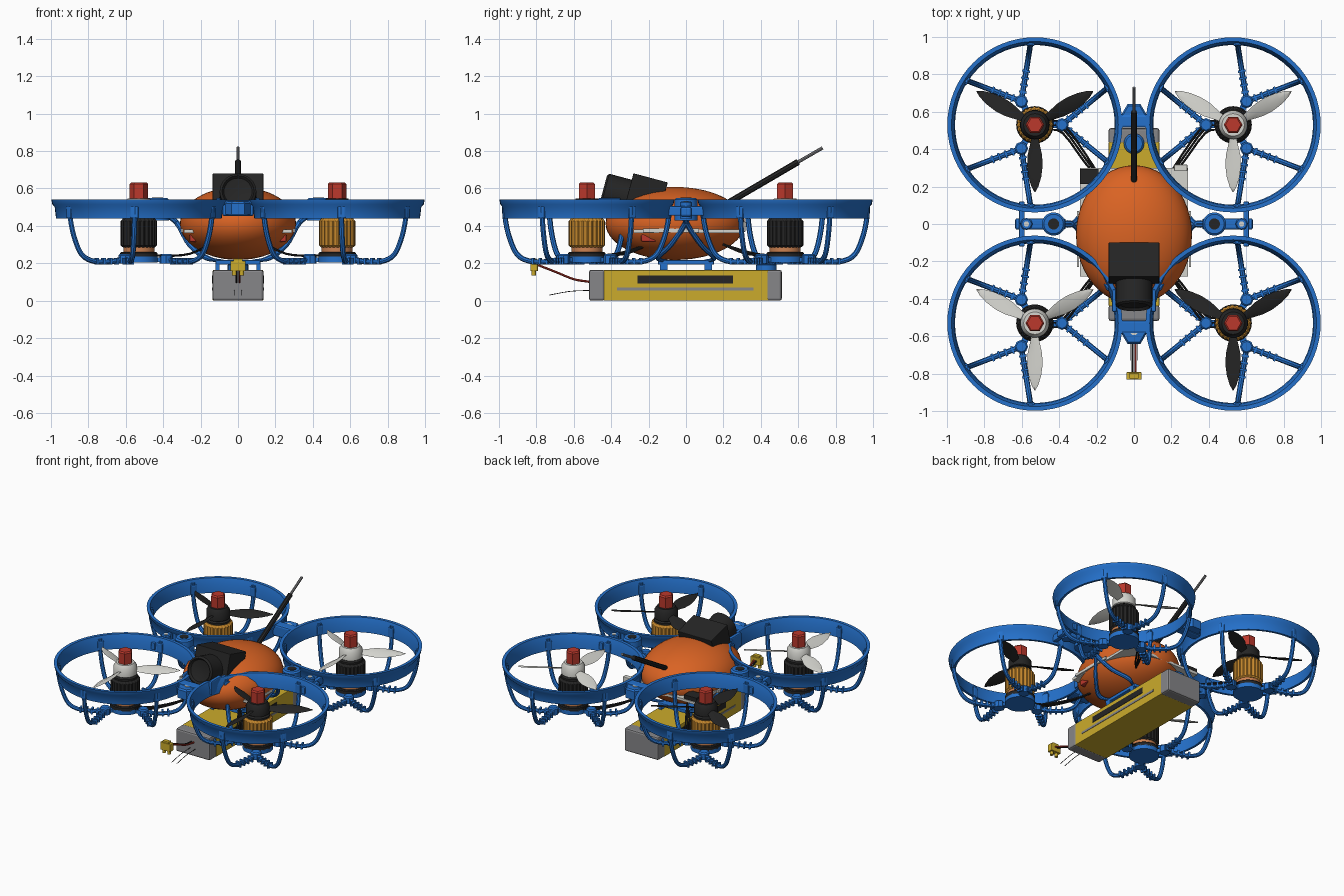
import bpy, bmesh, math
from math import sin, cos, pi, radians
from mathutils import Vector, Matrix

if "Cube" in bpy.data.objects:
    bpy.data.objects.remove(bpy.data.objects["Cube"], do_unlink=True)


def material(name, r, g, b):
    m = bpy.data.materials.new(name)
    m.use_nodes = True
    m.diffuse_color = (r, g, b, 1)
    m.node_tree.nodes["Principled BSDF"].inputs["Base Color"].default_value = (r, g, b, 1)
    return m


BLUE = material("frame blue", .018, .165, .6)
ORANGE = material("shell orange", .7, .125, .017)
YELLOW = material("battery yellow", .6, .41, .025)
GOLD = material("motor gold", .55, .24, .025)
BLACK = material("soft black", .018, .018, .018)
GREY = material("cap grey", .24, .24, .25)
LIGHT = material("pale grey", .66, .66, .62)
RED = material("nut red", .5, .04, .025)
COPPER = material("winding copper", .6, .22, .08)


def finish(name, bm, mat, loc=(0, 0, 0), smooth=True):
    bmesh.ops.recalc_face_normals(bm, faces=bm.faces)
    me = bpy.data.meshes.new(name)
    bm.to_mesh(me)
    bm.free()
    me.materials.append(mat)
    if smooth:
        me.shade_smooth()
        me.set_sharp_from_angle(angle=radians(35))
    ob = bpy.data.objects.new(name, me)
    ob.location = loc
    bpy.context.collection.objects.link(ob)
    return ob


def lathe(name, profile, mat, loc, n=32, closed=False, rib=0):
    """Spin a radius/height profile; rib pulls in every other column."""
    bm = bmesh.new()
    cols = []
    for i in range(n):
        a = 2 * pi * i / n
        k = 1 - rib * (i % 4 > 1)
        cols.append([bm.verts.new((r * k * cos(a), r * k * sin(a), z)) for r, z in profile])
    m = len(profile)
    for i in range(n):
        p, q = cols[i], cols[(i + 1) % n]
        for j in range(m if closed else m - 1):
            bm.faces.new((p[j], q[j], q[(j + 1) % m], p[(j + 1) % m]))
    if not closed:
        bm.faces.new([c[0] for c in cols])
        bm.faces.new([c[-1] for c in cols])
    return finish(name, bm, mat, loc, smooth=not rib)


def cylinder(name, r, z0, z1, mat, x, y, n=32, chamfer=0):
    prof = [(r, z0), (r, z1 - chamfer), (r - chamfer, z1)] if chamfer else [(r, z0), (r, z1)]
    return lathe(name, prof, mat, (x, y, 0), n)


def box(name, size, loc, mat, bevel=0, tilt=0):
    bm = bmesh.new()
    bmesh.ops.create_cube(bm, size=1, matrix=Matrix.Diagonal((*size, 1)))
    if bevel:
        bmesh.ops.bevel(bm, geom=bm.edges[:], offset=bevel, segments=2, affect='EDGES', profile=.5)
    ob = finish(name, bm, mat, loc, smooth=False)
    ob.rotation_euler.x = tilt
    return ob


def tube(name, pts, radius, mat, steps=5, wide=1):
    """Sweep an oval section along a smoothed path."""
    p = [Vector(v) for v in pts]
    ext = [2 * p[0] - p[1]] + p + [2 * p[-1] - p[-2]]
    path = []
    for i in range(len(p) - 1):
        a, b, c, d = ext[i:i + 4]
        for s in range(steps):
            t = s / steps
            path.append(.5 * (2 * b + (c - a) * t + (2 * a - 5 * b + 4 * c - d) * t * t
                              + (3 * b - a - 3 * c + d) * t ** 3))
    path.append(p[-1])
    flat = p[-1] - p[0]
    side = Vector((-flat.y, flat.x, 0)).normalized()
    bm = bmesh.new()
    rings = []
    for i, c in enumerate(path):
        d = (path[min(i + 1, len(path) - 1)] - path[max(i - 1, 0)]).normalized()
        up = d.cross(side)
        rings.append([bm.verts.new(c + radius * (wide * cos(k * pi / 4) * side + sin(k * pi / 4) * up))
                      for k in range(8)])
    for a, b in zip(rings, rings[1:]):
        for k in range(8):
            bm.faces.new((a[k], a[(k + 1) % 8], b[(k + 1) % 8], b[k]))
    bm.faces.new(rings[0])
    bm.faces.new(rings[-1])
    return finish(name, bm, mat)


def propeller(name, mat, x, y):
    """Three twisted leaf blades with closed thin sections."""
    stations = [(.05, .035), (.1, .055), (.16, .083), (.22, .088), (.28, .07), (.33, .038), (.36, .004)]
    bm = bmesh.new()
    for a in (30, 150, 270):
        turn = Matrix.Rotation(radians(a), 3, 'Z')
        loops = []
        for r, chord in stations:
            tw = radians(32 - 60 * r)
            sec = [(-chord / 2, 0), (0, .007), (chord / 2, 0), (0, -.003)]
            loops.append([bm.verts.new(turn @ Vector((r, u * cos(tw) - v * sin(tw), u * sin(tw) + v * cos(tw))))
                          for u, v in sec])
        for p, q in zip(loops, loops[1:]):
            for k in range(4):
                bm.faces.new((p[k], p[(k + 1) % 4], q[(k + 1) % 4], q[k]))
        bm.faces.new(loops[0])
        bm.faces.new(loops[-1])
    finish(name, bm, mat, (x, y, .495))


# Four ducted rotors
DUCT = [(.468, .54), (.463, .515), (.45, .5), (.443, .44), (.427, .44), (.432, .5), (.446, .54)]
ARM = [(0, .225), (.3, .208), (.6, .213), (.8, .25), (.93, .34), (1, .44), (1.01, .52)]
C = .53
for sx in (-1, 1):
    for sy in (-1, 1):
        x, y = sx * C, sy * C
        tag = ("front" if sy < 0 else "back") + ("_left" if sx > 0 else "_right")
        gold = sx * sy < 0
        bell, blade = (GOLD, BLACK) if gold else (BLACK, LIGHT)
        lathe("duct_ring_" + tag, DUCT, BLUE, (x, y, 0), n=64, closed=True)
        # Motor mount with three lugs, each carrying two curved arms
        cylinder("motor_mount_" + tag, .1, .205, .235, BLUE, x, y)
        inward = 0 if sx < 0 else 180
        for lug in (0, 120, 240):
            a = radians(inward + lug)
            jx, jy = x + .145 * cos(a), y + .145 * sin(a)
            cylinder("lug_" + tag, .036, .2, .25, BLUE, jx, jy, 8, .008)
            box("lug_link_" + tag, (.1, .035, .025), (x + .1 * cos(a), y + .1 * sin(a), .218), BLUE).rotation_euler.z = a
            for da in (-27, 27):
                b = a + radians(da)
                ex, ey = x + .437 * cos(b), y + .437 * sin(b)
                at = lambda t, z: (jx + t * (ex - jx), jy + t * (ey - jy), z)
                tube("duct_arm_" + tag, [at(t, z) for t, z in ARM], .014, BLUE, wide=1.05)
                for t in (.16, .28, .4, .52):
                    rib = box("arm_rib_" + tag, (.012, .042, .036), at(t, .211), BLUE)
                    rib.rotation_euler.z = math.atan2(ey - jy, ex - jx)
                foot = box("arm_clip_" + tag, (.03, .045, .07), at(1.0, .475), BLUE, .008)
                foot.rotation_euler.z = b
        # Motor, spinner and nut
        cylinder("motor_base_" + tag, .1, .23, .26, BLACK, x, y, 32, .006)
        cylinder("motor_winding_" + tag, .083, .255, .3, COPPER, x, y)
        lathe("motor_bell_" + tag, [(.085, .285), (.097, .295), (.097, .425), (.085, .44)], bell, (x, y, 0), 96, rib=.05)
        lathe("motor_cap_" + tag, [(.08, .43), (.08, .452), (.06, .465)], BLACK, (x, y, 0))
        lathe("spinner_" + tag, [(.05, .45), (.077, .465), (.077, .52), (.06, .545)], blade, (x, y, 0))
        propeller("propeller_" + tag, blade, x, y)
        cylinder("spinner_nut_" + tag, .05, .54, .632, RED, x, y, 6, .009)
        for k in (-.025, 0, .025):
            tube("motor_lead_" + tag, [(x - sx * .07, y + k, .245), (x - sx * .15, y + k - sy * .02, .24),
                                       (x - sx * .27, y + k - sy * .18, .25), (sx * .15, sy * .2, .3)], .006, BLACK, 3)

# Brackets joining neighbouring ducts
for s in (-1, 1):
    box("side_bridge", (.27, .06, .05), (s * .5, 0, .475), BLUE, .01)
    cylinder("side_bridge_boss", .062, .43, .55, BLUE, s * .43, 0, 32, .01)
    cylinder("side_bridge_socket", .03, .545, .552, BLACK, s * .43, 0, 16)
    cylinder("side_bridge_eye", .032, .44, .53, BLUE, s * .575, 0, 16, .006)
    cylinder("side_bridge_hole", .014, .527, .532, LIGHT, s * .575, 0, 12)
    for t in (-1, 1):
        box("side_bridge_rail", (.03, .12, .05), (s * .6, t * .06, .48), BLUE, .006)
    box("end_bridge", (.17, .07, .085), (0, s * .55, .495), BLUE, .012)
    cylinder("end_bridge_boss", .07, .46, .53, BLUE, 0, s * .58, 6, .01)
    cylinder("end_bridge_hole", .02, .528, .534, LIGHT, 0, s * .575, 16)

# Egg shaped shell
bm = bmesh.new()
bmesh.ops.create_uvsphere(bm, u_segments=48, v_segments=28, radius=1,
                          matrix=Matrix.Diagonal((.31, .372, .195, 1)))
shell = finish("body_shell", bm, ORANGE, (0, -.058, .413))

# Circuit board and its components
box("circuit_board", (.58, .58, .018), (0, .01, .372), LIGHT)
box("receiver_chip", (.1, .08, .03), (-.24, .255, .395), BLACK)
box("board_connector", (.07, .035, .055), (.25, .3, .395), LIGHT, .004)
for s in (-1, 1):
    box("side_light", (.05, .08, .04), (s * .235, -.2, .335), RED, .008)
    box("side_vent", (.012, .3, .02), (s * .3, -.08, .375), LIGHT)

# Underside cradle holding the battery
box("cradle_plate", (.24, .3, .025), (0, 0, .205), BLUE, .006)
for s in (-1, 1):
    for t in (-1, 1):
        box("cradle_leg", (.02, .04, .05), (s * .11, t * .12, .185), BLUE)
        tube("cradle_strut", [(s * .08, t * .1, .21), (s * .17, t * .15, .23), (s * .26, t * .08, .3),
                              (s * .33, 0, .42), (s * .41, 0, .47)], .015, BLUE)

# Camera box and lens barrel, tipped upward
TILT = radians(-15)
box("camera_housing", (.27, .19, .2), (0, -.215, .56), BLACK, .004, TILT)
lens = lathe("camera_lens", [(.098, -.02), (.098, .15), (.085, .16), (.075, .145), (.03, .135)], BLACK, (0, -.29, .545))
lens.rotation_euler.x = radians(75)
for s in (-1, 1):
    box("camera_bracket", (.025, .12, .1), (s * .105, -.41, .5), BLUE, .008)

# Antenna
tube("antenna_sleeve", [(0, .22, .52), (0, .6, .742)], .017, BLACK, 1)
tube("antenna_tip", [(0, .59, .736), (0, .73, .817)], .009, GREY, 1)

# Battery with end caps and side labels
box("battery_pack", (.27, .88, .163), (0, 0, .082), YELLOW, .004)
for s in (-1, 1):
    box("battery_cap", (.272, .085, .165), (0, s * .473 - .003, .0825), GREY, .012)
    box("battery_label", (.006, .51, .042), (s * .135, -.005, .113), BLACK)
    box("battery_stripe", (.006, .73, .015), (s * .135, -.005, .062), GREY)
cylinder("battery_clip", .055, .16, .2, BLUE, 0, .43, 24, .01)

# Power lead, plug and balance wires
for s, mat in ((-1, BLACK), (1, RED)):
    tube("power_lead", [(s * .008, -.51, .1), (s * .008, -.6, .115), (s * .008, -.7, .155), (s * .008, -.79, .19)], .006, mat)
    tube("balance_wire", [(s * .02, -.51, .055), (s * .02, -.62, .05), (s * .02, -.73, .03)], .002, BLACK, 3)
    cylinder("plug_pin", .012, .135, .21, YELLOW, s * .02, -.815, 12)
box("power_plug", (.08, .04, .055), (0, -.812, .185), YELLOW, .004)
box("power_plug_lip", (.05, .03, .02), (0, -.812, .215), YELLOW, .004)
